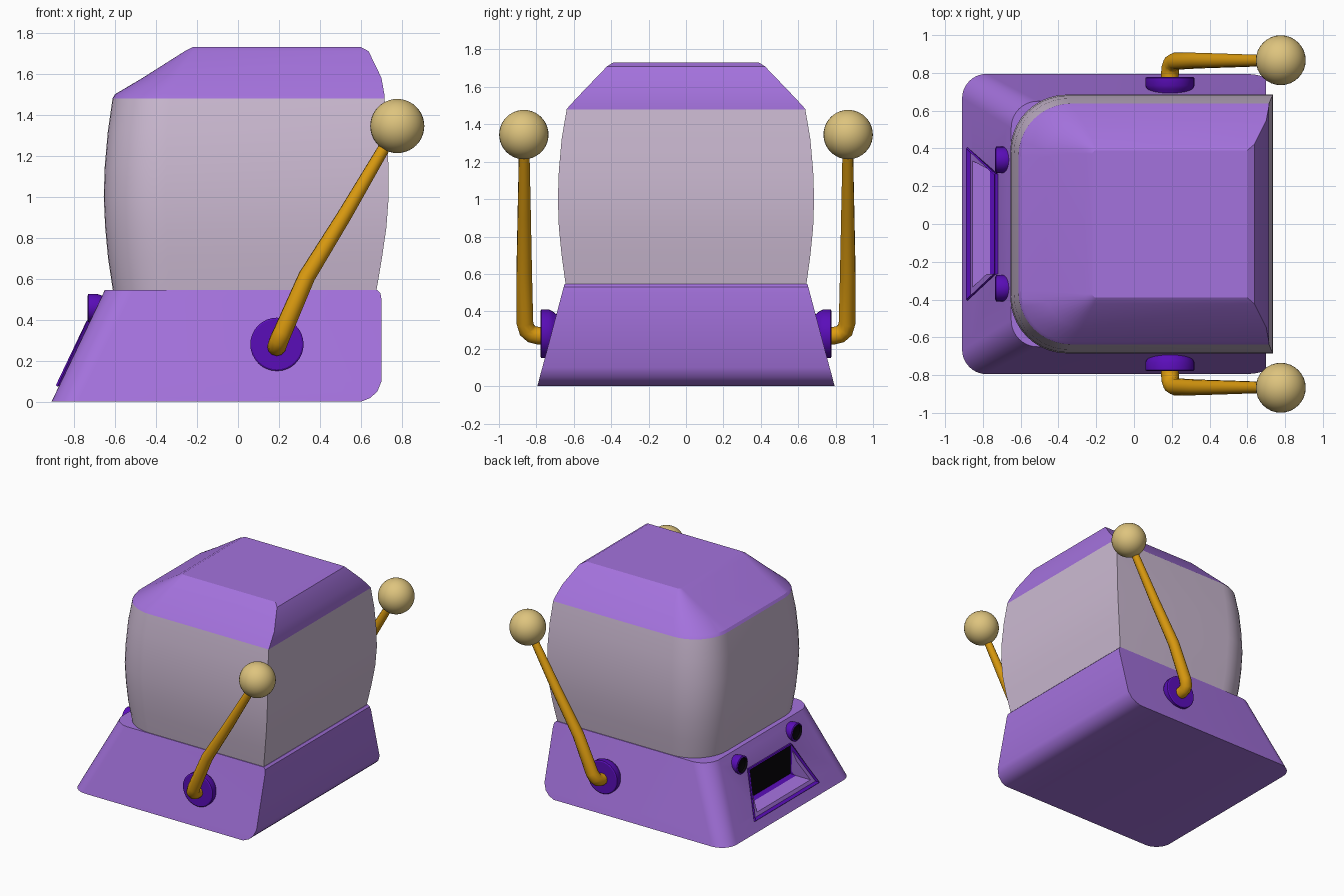
import bpy, bmesh, math
from mathutils import Vector, Matrix

if "Cube" in bpy.data.objects:
    bpy.data.objects.remove(bpy.data.objects["Cube"])


def material(name, r, g, b):
    def lin(v):
        v /= 255
        return v / 12.92 if v <= 0.04045 else ((v + 0.055) / 1.055) ** 2.4
    m = bpy.data.materials.new(name)
    m.diffuse_color = (lin(r), lin(g), lin(b), 1)
    m.use_nodes = True
    m.node_tree.nodes["Principled BSDF"].inputs["Base Color"].default_value = m.diffuse_color
    return m


PURPLE = material("purple", 164, 114, 221)
GLASS = material("pale lilac", 204, 186, 210)
DEEP = material("deep purple", 90, 13, 185)
BLACK = material("black", 8, 6, 10)
GOLD = material("gold", 222, 157, 16)
CREAM = material("cream", 222, 196, 126)


def activate(ob):
    bpy.ops.object.select_all(action='DESELECT')
    ob.select_set(True)
    bpy.context.view_layer.objects.active = ob


def smooth(ob, angle=30):
    activate(ob)
    bpy.ops.object.shade_smooth_by_angle(angle=math.radians(angle))


def finish(name, bm, *mats, recalc=True):
    if recalc:
        bmesh.ops.recalc_face_normals(bm, faces=bm.faces)
    me = bpy.data.meshes.new(name)
    bm.to_mesh(me)
    bm.free()
    for m in mats:
        me.materials.append(m)
    ob = bpy.data.objects.new(name, me)
    bpy.context.collection.objects.link(ob)
    return ob


def ring(z, xl, xr, hy, r, n=10):
    """Outline with square corners on +x and rounded corners on -x."""
    pts = [(xr, -hy, z), (xr, hy, z)]
    for cy, a0 in ((hy - r, 90), (r - hy, 180)):
        for i in range(n + 1):
            a = math.radians(a0 + 90 * i / n)
            pts.append((xl + r + r * math.cos(a), cy + r * math.sin(a), z))
    return pts


def loft(name, rows, mat):
    bm = bmesh.new()
    loops = [[bm.verts.new(p) for p in ring(*row)] for row in rows]
    n = len(loops[0])
    for a, b in zip(loops, loops[1:]):
        for i in range(n):
            j = (i + 1) % n
            bm.faces.new((a[i], a[j], b[j], b[i]))
    bm.faces.new(loops[0][::-1])
    bm.faces.new(loops[-1])
    return finish(name, bm, mat)


def lathe(name, profile, origin, axis, mats, dark_from=99, n=32):
    """Spin (radius, distance) points about an axis; later bands take the second colour."""
    bm = bmesh.new()
    loops = [[bm.verts.new((r * math.cos(2 * math.pi * i / n),
                            r * math.sin(2 * math.pi * i / n), d)) for i in range(n)]
             for r, d in profile]
    for k, (a, b) in enumerate(zip(loops, loops[1:])):
        for i in range(n):
            j = (i + 1) % n
            bm.faces.new((a[i], a[j], b[j], b[i])).material_index = int(k >= dark_from)
    bm.faces.new(loops[0][::-1])
    bm.faces.new(loops[-1]).material_index = int(len(profile) > dark_from)
    rot = Vector(axis).to_track_quat('Z', 'Y').to_matrix().to_4x4()
    bm.transform(Matrix.Translation(origin) @ rot)
    ob = finish(name, bm, *mats)
    smooth(ob)
    return ob


# Sloped base, with rounded lower and upper edges on the +x side
base = loft("base", [
    (0.0, -0.91, 0.60, 0.795, 0.13), (0.018, -0.901, 0.645, 0.790, 0.13),
    (0.05, -0.886, 0.68, 0.782, 0.13), (0.10, -0.862, 0.70, 0.768, 0.13),
    (0.50, -0.671, 0.70, 0.662, 0.14), (0.53, -0.657, 0.695, 0.654, 0.14),
    (0.545, -0.65, 0.68, 0.65, 0.14)], PURPLE)

# Bulging body
body = loft("glass_body", [
    (0.54, -0.61, 0.675, 0.643, 0.28), (0.70, -0.634, 0.702, 0.665, 0.29),
    (0.85, -0.648, 0.724, 0.68, 0.30), (1.00, -0.655, 0.735, 0.685, 0.30),
    (1.15, -0.650, 0.734, 0.68, 0.30), (1.32, -0.635, 0.726, 0.665, 0.29),
    (1.48, -0.612, 0.715, 0.638, 0.28)], GLASS)
smooth(body)

# Faceted cap
cap = loft("cap", [
    (1.48, -0.612, 0.715, 0.638, 0.28), (1.50, -0.60, 0.714, 0.622, 0.27),
    (1.58, -0.465, 0.70, 0.547, 0.19), (1.71, -0.26, 0.637, 0.422, 0.05),
    (1.73, -0.22, 0.60, 0.39, 0.02)], PURPLE)
smooth(cap, 25)


# Dispenser chute, recessed into the sloped face
def chute_mesh(grow=0.0, out=0.0):
    bm = bmesh.new()
    front, back = [], []
    for sy, sz, wf, zf, wb, zb in ((-1, -1, .40, .08, .26, .16), (1, -1, .40, .08, .26, .16),
                                   (1, 1, .26, .39, .26, .39), (-1, 1, .26, .39, .26, .39)):
        front.append(bm.verts.new((-0.927 + 0.477 * zf - out, sy * (wf + grow), zf + sz * grow)))
        back.append(bm.verts.new((-0.73 + grow, sy * (wb + grow), zb + sz * grow)))
    for i in range(4):
        j = (i + 1) % 4
        bm.faces.new((front[i], front[j], back[j], back[i]))
    wall = bm.faces.new(back)
    wall.material_index = 1
    return bm, front, wall


bm, front, wall = chute_mesh(0.005, 0.1)
wall.material_index = 0
bm.faces.new(front)
cutter = finish("chute_cutter", bm, PURPLE)
cutter.hide_render = True
mod = base.modifiers.new("cut", 'BOOLEAN')
mod.operation, mod.solver, mod.object = 'DIFFERENCE', 'EXACT', cutter
activate(base)
bpy.ops.object.modifier_apply(modifier=mod.name)
bpy.data.objects.remove(cutter)
smooth(base)

bm, front, wall = chute_mesh()
bmesh.ops.recalc_face_normals(bm, faces=bm.faces)
if wall.normal.x > 0:
    bmesh.ops.reverse_faces(bm, faces=bm.faces)
chute = finish("chute", bm, DEEP, BLACK, recalc=False)
sol = chute.modifiers.new("thickness", 'SOLIDIFY')
sol.thickness, sol.offset = 0.012, -1

for side, s in (("left", -1), ("right", 1)):
    # Round sockets above the chute
    lathe("socket_" + side,
          [(0.045, -0.03), (0.06, 0.0), (0.069, 0.03), (0.069, 0.07), (0.058, 0.075),
           (0.052, 0.06), (0.03, 0.05)],
          (-0.66, s * 0.34, 0.457), (-1, 0, 0), (DEEP, BLACK), 4)
    # Arm hub
    lathe("arm_hub_" + side,
          [(0.085, 0.0), (0.10, 0.05), (0.12, 0.075), (0.13, 0.095), (0.13, 0.135), (0.122, 0.14)],
          (0.19, s * 0.638, 0.28), (0, s, 0), (DEEP,))

    # Bent tapering arm
    path = [(.19, .74, .27, .046), (.19, .79, .27, .047), (.192, .825, .278, .047),
            (.20, .85, .30, .047), (.218, .862, .34, .046), (.335, .865, .61, .042),
            (.52, .865, .91, .036), (.74, .865, 1.285, .028)]
    cu = bpy.data.curves.new("arm_" + side, 'CURVE')
    cu.dimensions = '3D'
    cu.bevel_depth, cu.bevel_resolution, cu.use_fill_caps = 1.0, 4, True
    sp = cu.splines.new('POLY')
    sp.points.add(len(path) - 1)
    for p, (x, y, z, r) in zip(sp.points, path):
        p.co, p.radius = (x, s * y, z, 1), r
    cu.materials.append(GOLD)
    arm = bpy.data.objects.new("arm_" + side, cu)
    bpy.context.collection.objects.link(arm)
    activate(arm)
    bpy.ops.object.convert(target='MESH')
    smooth(bpy.context.view_layer.objects.active, 40)

    # Ball on the end of the arm
    bm = bmesh.new()
    bmesh.ops.create_uvsphere(bm, u_segments=32, v_segments=20, radius=0.132)
    bm.transform(Matrix.Translation((0.777, s * 0.867, 1.345)))
    smooth(finish("arm_ball_" + side, bm, CREAM))
